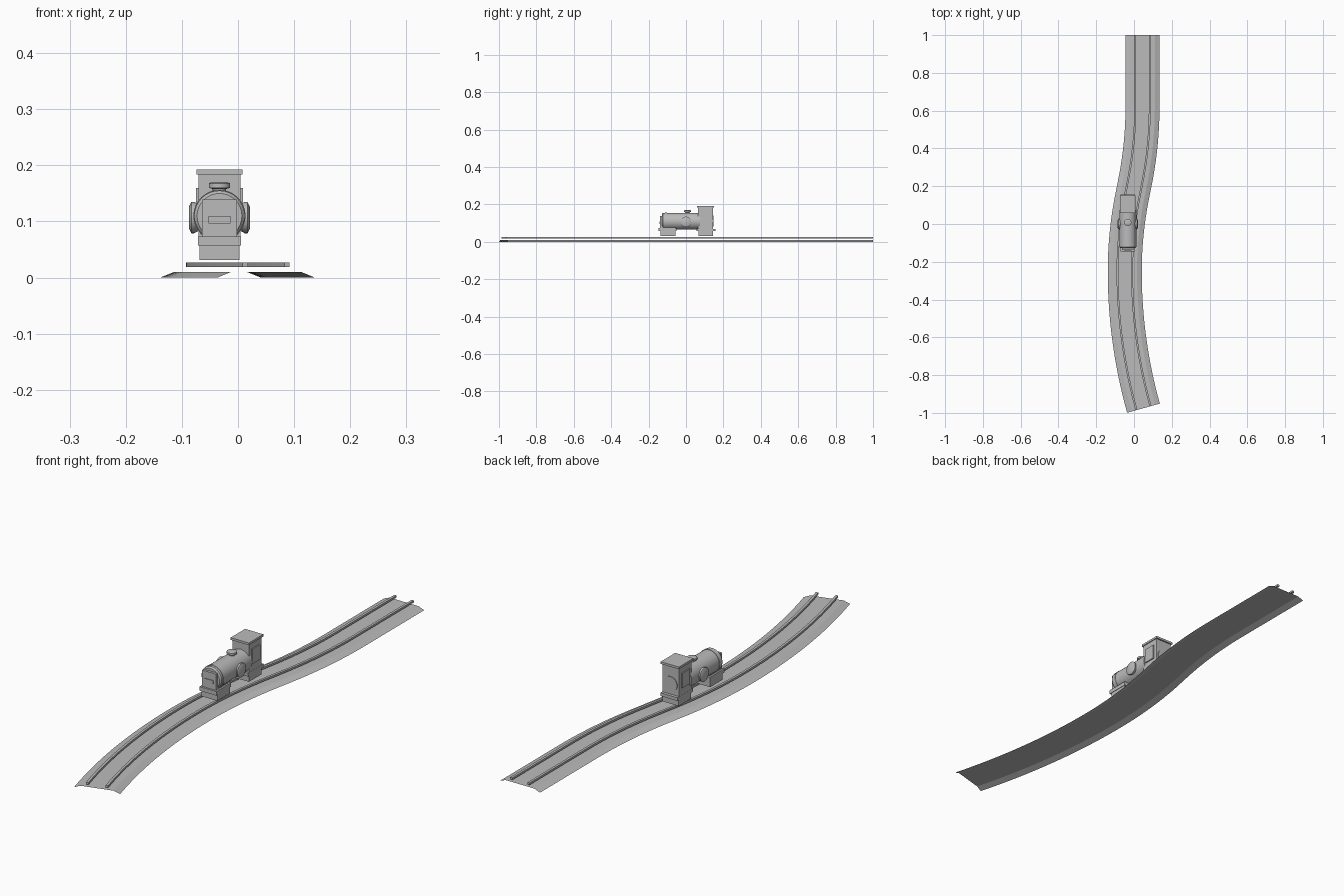
import bpy, bmesh, math
from mathutils import Matrix, Vector

if "Cube" in bpy.data.objects:
    bpy.data.objects.remove(bpy.data.objects["Cube"])

grey = bpy.data.materials.new("plain grey")
grey.diffuse_color = (0.5, 0.5, 0.5, 1)
grey.use_nodes = True
grey.node_tree.nodes["Principled BSDF"].inputs["Base Color"].default_value = grey.diffuse_color
CX = -0.033          # engine centre line


def finish(name, bm, smooth=False):
    me = bpy.data.meshes.new(name)
    bm.to_mesh(me)
    bm.free()
    me.materials.append(grey)
    ob = bpy.data.objects.new(name, me)
    bpy.context.collection.objects.link(ob)
    if smooth:
        bpy.ops.object.select_all(action='DESELECT')
        ob.select_set(True)
        bpy.context.view_layer.objects.active = ob
        bpy.ops.object.shade_smooth_by_angle(angle=math.radians(35))
    return ob


def box(name, x0, x1, y0, y1, z0, z1):
    bm = bmesh.new()
    m = Matrix.Translation(((x0 + x1) / 2, (y0 + y1) / 2, (z0 + z1) / 2))
    m = m @ Matrix.Diagonal((x1 - x0, y1 - y0, z1 - z0, 1))
    bmesh.ops.create_cube(bm, size=1, matrix=m)
    return finish(name, bm)


def lathe(name, profile, centre, axis, n=32):
    """Turn (radius, distance) pairs about an axis through centre."""
    bm = bmesh.new()
    q = Vector((0, 0, 1)).rotation_difference(Vector(axis))
    rings = []
    for r, d in profile:
        rings.append([bm.verts.new(Vector(centre) + q @ Vector(
            (r * math.cos(2 * math.pi * i / n), r * math.sin(2 * math.pi * i / n), d)))
            for i in range(n)])
    for a, b in zip(rings, rings[1:]):
        for i in range(n):
            j = (i + 1) % n
            bm.faces.new((a[i], a[j], b[j], b[i]))
    bm.faces.new(rings[0][::-1])
    bm.faces.new(rings[-1])
    return finish(name, bm, True)


# Track centre line: one wide bend, then a gentle S into a straight
def centre_x(y):
    if y < -0.25:
        return -0.049 + 2.7 - math.sqrt(2.7 ** 2 - (y + 0.25) ** 2)
    if y < 0.185:
        return -0.049 + (y + 0.25) ** 2 / 4
    if y < 0.62:
        return 0.045 - (0.62 - y) ** 2 / 4
    return 0.045


def track_point(y, offset, z):
    slope = (centre_x(y + 0.001) - centre_x(y - 0.001)) / 0.002
    right = Vector((1, -slope, 0)).normalized()
    return Vector((centre_x(y), y, z)) + right * offset


def sweep(name, section, closed):
    bm = bmesh.new()
    steps = 48
    rows = [[bm.verts.new(track_point(-0.975 + 1.975 * i / steps, o, z)) for o, z in section]
            for i in range(steps + 1)]
    k = len(section)
    for a, b in zip(rows, rows[1:]):
        for j in range(k if closed else k - 1):
            m = (j + 1) % k
            bm.faces.new((a[j], a[m], b[m], b[j]))
    if closed:
        bm.faces.new(rows[0][::-1])
        bm.faces.new(rows[-1])
        bmesh.ops.recalc_face_normals(bm, faces=bm.faces)
    return finish(name, bm)


# Ballast bed, rails and flat ties
sweep("track_bed", [(-0.09, 0), (-0.065, 0.01), (0.065, 0.01), (0.09, 0)], False)
for side, s in (("left", -1), ("right", 1)):
    c = s * 0.0385
    sweep(side + "_rail", [(c - 0.005, 0.019), (c + 0.005, 0.019),
                           (c + 0.005, 0.027), (c - 0.005, 0.027)], True)
bm = bmesh.new()
for i in range(17):
    y = -0.92 + i * 0.1165
    bm.faces.new([bm.verts.new(track_point(y + dy, o, 0.0106)) for o, dy in
                  ((-0.06, -0.014), (0.06, -0.014), (0.06, 0.014), (-0.06, 0.014))])
finish("ties", bm)

# Under blocks and ledges at both ends
box("front_block", CX - 0.036, CX + 0.036, -0.136, -0.056, 0.031, 0.058)
box("front_ledge", CX - 0.038, CX + 0.038, -0.146, -0.052, 0.057, 0.073)
box("rear_block", CX - 0.036, CX + 0.036, 0.066, 0.145, 0.031, 0.058)
box("rear_ledge", CX - 0.038, CX + 0.038, 0.056, 0.157, 0.057, 0.07)

# Boiler with front band, smokebox face and plate
lathe("boiler", [(0.04, -0.128), (0.045, -0.122), (0.045, 0.075)], (CX, 0, 0.11), (0, 1, 0))
lathe("boiler_band", [(0.0465, -0.112), (0.0465, -0.102)], (CX, 0, 0.11), (0, 1, 0))
box("front_box", CX - 0.031, CX + 0.031, -0.138, -0.06, 0.07, 0.139)
box("front_plate", CX - 0.02, CX + 0.02, -0.141, -0.137, 0.096, 0.11)

# Cab, roof, side window panels and rear disc
box("cab", CX - 0.0375, CX + 0.0375, 0.064, 0.145, 0.068, 0.185)
box("cab_roof", CX - 0.041, CX + 0.041, 0.058, 0.151, 0.184, 0.193)
for side, s in (("left", -1), ("right", 1)):
    x = sorted((CX + s * 0.037, CX + s * 0.042))
    box(side + "_cab_panel", *x, 0.08, 0.13, 0.10, 0.16)
    # Side wheel disc with stepped rim
    lathe(side + "_disc", [(0.02, 0.03), (0.028, 0.045), (0.028, 0.05), (0.02, 0.054)],
          (CX, 0.0, 0.107), (s, 0, 0))
lathe("rear_disc", [(0.03, 0), (0.03, 0.004)], (CX, 0.144, 0.112), (0, 1, 0))

# Dome on top of the boiler
lathe("dome", [(0.012, 0.145), (0.012, 0.158), (0.019, 0.16), (0.019, 0.168), (0.014, 0.17)],
      (CX, 0.008, 0), (0, 0, 1))
